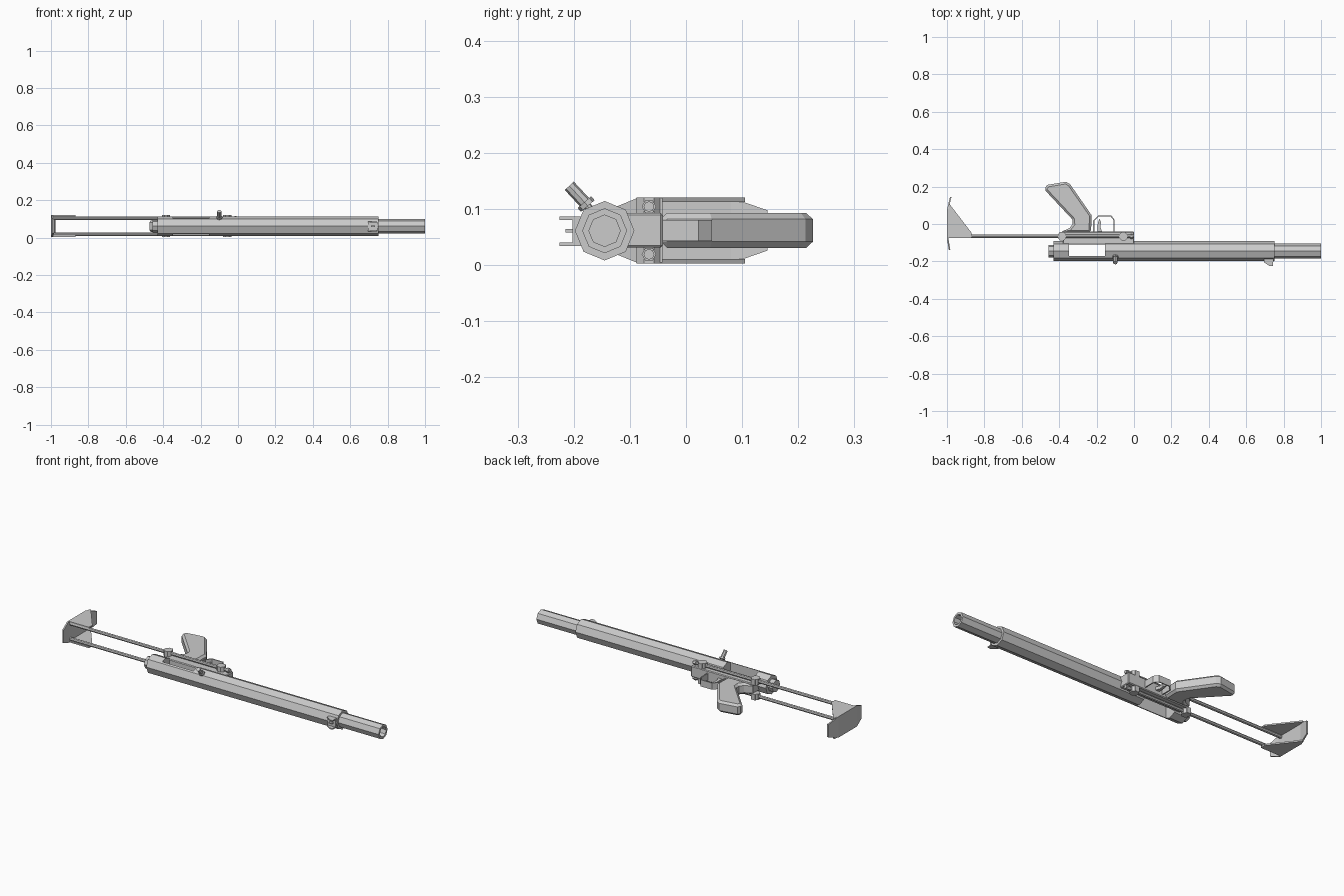
import bpy, bmesh, math
from mathutils import Vector

if "Cube" in bpy.data.objects:
    bpy.data.objects.remove(bpy.data.objects["Cube"])

CY, CZ = -0.145, 0.061      # bore axis
MZ = 0.0615                 # mid plane in z
RY = -0.066                 # stock rod line


def finish(name, bm, bevel=0):
    bmesh.ops.recalc_face_normals(bm, faces=bm.faces)
    me = bpy.data.meshes.new(name)
    bm.to_mesh(me)
    bm.free()
    ob = bpy.data.objects.new(name, me)
    bpy.context.collection.objects.link(ob)
    if bevel:
        m = ob.modifiers.new("bevel", 'BEVEL')
        m.width = bevel
        m.segments = 1
        m.limit_method = 'ANGLE'
        m.angle_limit = math.radians(50)
    return ob


def rod(name, a, b, r, n=8, turn=0):
    """n-sided prism from a to b."""
    a, b = Vector(a), Vector(b)
    q = (b - a).to_track_quat('Z', 'Y')
    bm = bmesh.new()
    rings = []
    for c in (a, b):
        rings.append([bm.verts.new(c + q @ Vector((r * math.cos(turn + i * math.tau / n),
                      r * math.sin(turn + i * math.tau / n), 0))) for i in range(n)])
    for i in range(n):
        j = (i + 1) % n
        bm.faces.new((rings[0][i], rings[0][j], rings[1][j], rings[1][i]))
    bm.faces.new(rings[0])
    bm.faces.new(rings[1])
    return finish(name, bm)


def slab(name, pts, z0, z1, bevel=0):
    """Profile in x,y extruded along z."""
    bm = bmesh.new()
    f = bm.faces.new([bm.verts.new((x, y, z0)) for x, y in pts])
    g = bmesh.ops.extrude_face_region(bm, geom=[f])
    bmesh.ops.translate(bm, vec=(0, 0, z1 - z0),
                        verts=[v for v in g['geom'] if isinstance(v, bmesh.types.BMVert)])
    return finish(name, bm, bevel)


def box(name, x0, x1, y0, y1, z0, z1, bevel=0):
    return slab(name, [(x0, y0), (x1, y0), (x1, y1), (x0, y1)], z0, z1, bevel)


def cut(ob, cutter):
    m = ob.modifiers.new("cut", 'BOOLEAN')
    m.operation = 'DIFFERENCE'
    m.solver = 'EXACT'
    m.object = cutter
    cutter.hide_render = True
    cutter.hide_viewport = True


# receiver tube with the open window through it
tube = rod("receiver_tube", (-0.43, CY, CZ), (0.75, CY, CZ), 0.053)
cut(tube, box("window_cutter", -0.348, -0.155, -0.172, -0.102, -0.1, 0.2))
rod("rear_cap", (-0.457, CY, CZ), (-0.42, CY, CZ), 0.034)

# barrel with bore
barrel = rod("barrel", (0.70, CY, CZ), (1.0, CY, CZ), 0.04)
cut(barrel, rod("bore_cutter", (0.76, CY, CZ), (1.1, CY, CZ), 0.028))

# front sight: two guards and a post
for i, z in enumerate((0.037, 0.083)):
    slab(f"sight_guard_{i}", [(0.695, -0.17), (0.745, -0.17), (0.742, -0.225),
                              (0.725, -0.225), (0.695, -0.205)], z - 0.003, z + 0.003)
box("sight_post", 0.712, 0.732, -0.215, -0.18, CZ - 0.003, CZ + 0.003)
box("sight_base", 0.695, 0.745, -0.202, -0.17, 0.036, 0.084)

# charging handle
rod("handle_stem", (-0.1, -0.155, 0.08), (-0.1, -0.182, 0.113), 0.007)
rod("handle_collar", (-0.1, -0.175, 0.105), (-0.1, -0.181, 0.112), 0.016)
rod("handle_knob", (-0.1, -0.181, 0.112), (-0.1, -0.208, 0.141), 0.011)

# trigger housing under the tube
box("trigger_housing", -0.38, 0.0, -0.11, -0.041, 0.031, 0.093, 0.004)

# pistol grip
slab("pistol_grip", [(-0.396, -0.045), (-0.345, -0.022), (-0.328, 0.0), (-0.33, 0.025),
                     (-0.48, 0.185), (-0.465, 0.209), (-0.364, 0.226), (-0.342, 0.213),
                     (-0.226, 0.046), (-0.23, -0.045)], 0.03, 0.093, 0.014)

# trigger guard strip
outer = [(-0.218, -0.045), (-0.218, 0.018), (-0.192, 0.046), (-0.122, 0.046),
         (-0.103, 0.022), (-0.103, -0.045)]
inner = [(-0.109, -0.045), (-0.109, 0.02), (-0.125, 0.040), (-0.189, 0.040),
         (-0.212, 0.016), (-0.212, -0.045)]
slab("trigger_guard", outer + inner, 0.043, 0.08)
slab("trigger", [(-0.195, -0.045), (-0.17, -0.045), (-0.18, -0.015), (-0.176, 0.01),
                 (-0.186, 0.028), (-0.194, 0.0)], 0.053, 0.07)

# folding stock: rods, lugs, rails and gussets on both sides
for side, s in (("left", 1), ("right", -1)):
    z = MZ + s * 0.0425
    rod(f"stock_rod_{side}", (-0.99, RY, z), (0.0, RY, z), 0.0095)
    for tag, x in (("rear", -0.385), ("front", -0.057)):
        rod(f"{tag}_lug_{side}", (x, RY, MZ + s * 0.025), (x, RY, MZ + s * 0.0585),
            0.024, 8, math.pi / 8)
        box(f"{tag}_lug_foot_{side}", x - 0.012, x + 0.012, RY, -0.042,
            *sorted((MZ + s * 0.025, MZ + s * 0.0575)))
    rod(f"rod_nut_{side}", (-0.02, RY, z), (-0.008, RY, z), 0.013, 6)
    slab(f"stock_gusset_{side}", [(-0.993, 0.10), (-0.985, 0.105), (-0.87, -0.045),
                                  (-0.87, -0.076), (-0.993, -0.076)],
         *sorted((MZ + s * 0.0505, MZ + s * 0.0585)))

# butt plate: bent strip narrowing at both ends
bm = bmesh.new()
rows = []
for x, y, h in ((-0.99, -0.14, 0.036), (-0.999, -0.085, 0.0585),
                (-0.999, 0.08, 0.0585), (-0.984, 0.145, 0.036)):
    rows.append([bm.verts.new((x + dx, y, MZ + dz)) for dx, dz in
                 ((0, -h), (0.008, -h), (0.008, h), (0, h))])
for a, b in zip(rows, rows[1:]):
    for i in range(4):
        j = (i + 1) % 4
        bm.faces.new((a[i], a[j], b[j], b[i]))
bm.faces.new(rows[0])
bm.faces.new(rows[-1])
finish("butt_plate", bm)
